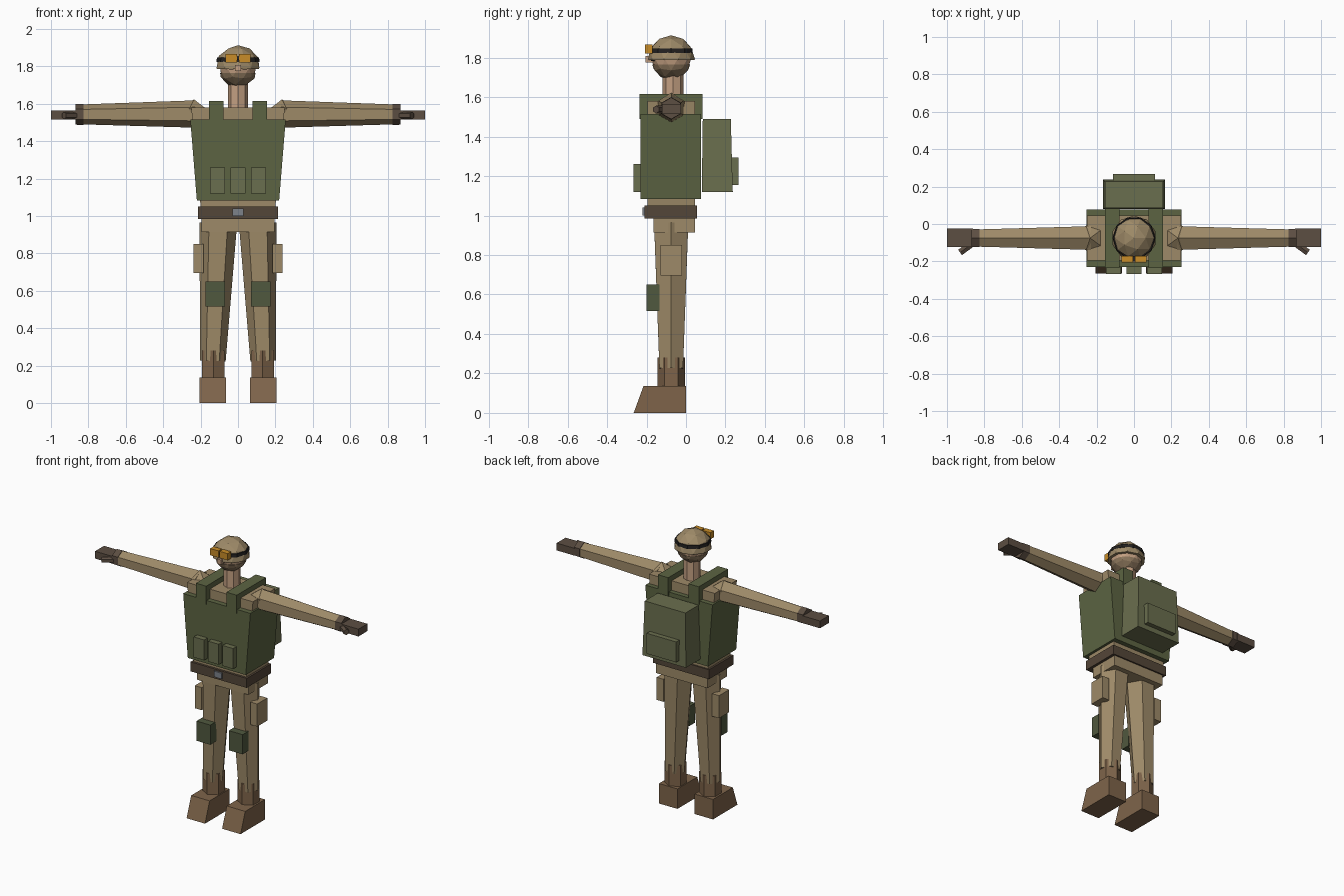
import bpy, bmesh, math
from mathutils import Vector

if "Cube" in bpy.data.objects:
    bpy.data.objects.remove(bpy.data.objects["Cube"])

CY = -0.075  # body centre line in y


def material(name, r, g, b):
    m = bpy.data.materials.new(name)
    m.diffuse_color = [((c / 255 + 0.055) / 1.055) ** 2.4 for c in (r, g, b)] + [1]
    m.use_nodes = True
    m.node_tree.nodes["Principled BSDF"].inputs["Base Color"].default_value = m.diffuse_color
    return m


TAN = material("tan_cloth", 158, 138, 104)
SKIN = material("skin", 196, 160, 130)
STUBBLE = material("stubble", 140, 118, 92)
GREEN = material("vest_green", 92, 100, 66)
PACK = material("pack_green", 106, 110, 78)
PAD = material("pad_green", 80, 88, 62)
BELT = material("belt_brown", 84, 70, 56)
GLOVE = material("glove_brown", 92, 78, 66)
BOOT = material("boot_brown", 126, 100, 74)
BLACK = material("black", 35, 33, 32)
AMBER = material("amber", 200, 140, 40)
STEEL = material("steel", 125, 130, 138)


def finish(name, bm, mat, mirror):
    bmesh.ops.recalc_face_normals(bm, faces=bm.faces)
    me = bpy.data.meshes.new(name)
    bm.to_mesh(me)
    bm.free()
    me.materials.append(mat)
    ob = bpy.data.objects.new(name, me)
    bpy.context.collection.objects.link(ob)
    if mirror:
        ob.modifiers.new("mirror", "MIRROR")
    return ob


def loft(name, a, b, mat, mirror=False):
    """Closed solid between two rings of equal point count."""
    bm = bmesh.new()
    va, vb = ([bm.verts.new(p) for p in ring] for ring in (a, b))
    n = len(va)
    bm.faces.new(va)
    bm.faces.new(vb)
    for i in range(n):
        j = (i + 1) % n
        bm.faces.new((va[i], va[j], vb[j], vb[i]))
    return finish(name, bm, mat, mirror)


def rect(x0, x1, y0, y1, z):
    return [(x0, y0, z), (x1, y0, z), (x1, y1, z), (x0, y1, z)]


def box(name, x, y, z, mat, mirror=False, top_x=None, top_y=None):
    return loft(name, rect(*x, *y, z[0]), rect(*(top_x or x), *(top_y or y), z[1]), mat, mirror)


def tube(name, p0, p1, r0, r1, point_dir, mat, mirror=False, sides=6):
    """Tapered prism whose first corner lies towards point_dir."""
    p0, p1 = Vector(p0), Vector(p1)
    d = (p1 - p0).normalized()
    u = Vector(point_dir)
    u = (u - d * u.dot(d)).normalized()
    v = d.cross(u)

    def ring(c, r):
        ts = [2 * math.pi * i / sides for i in range(sides)]
        return [c + r * (math.cos(t) * u + math.sin(t) * v) for t in ts]
    return loft(name, ring(p0, r0), ring(p1, r1), mat, mirror)


def ball(name, c, r, sub, mat, mirror=False, cut=None):
    """Icosphere; cut=(z, keep) keeps the part above (1) or below (-1) z."""
    bm = bmesh.new()
    bmesh.ops.create_icosphere(bm, subdivisions=sub, radius=r)
    bmesh.ops.translate(bm, vec=c, verts=bm.verts)
    if cut:
        res = bmesh.ops.bisect_plane(bm, geom=bm.verts[:] + bm.edges[:] + bm.faces[:],
                                     plane_co=(0, 0, cut[0]), plane_no=(0, 0, -cut[1]),
                                     clear_outer=True)
        rim = [e for e in res["geom_cut"] if isinstance(e, bmesh.types.BMEdge)]
        bmesh.ops.contextual_create(bm, geom=rim)
    return finish(name, bm, mat, mirror)


# Boots, legs and pads
box("boot", (0.065, 0.205), (-0.265, 0), (0, 0.137), BOOT, True, top_y=(-0.215, 0))
tube("boot_shaft", (0.132, CY, 0.13), (0.132, CY, 0.28), 0.07, 0.07, (0, 1, 0), BOOT, True)
tube("leg", (0.135, CY, 0.225), (0.105, CY, 0.96), 0.069, 0.1, (1, 0, 0), TAN, True)
box("knee_pad", (0.07, 0.175), (-0.2, -0.135), (0.515, 0.65), PAD, True)
box("thigh_pocket", (0.185, 0.237), (-0.13, -0.02), (0.695, 0.85), TAN, True)

# Hips and belt
box("hips", (-0.195, 0.195), (-0.165, 0.045), (0.915, 1.0), TAN)
box("belt", (-0.213, 0.213), (-0.21, 0.055), (0.985, 1.05), BELT)
box("buckle", (-0.03, 0.03), (-0.22, -0.2), (1.0, 1.04), STEEL)

# Torso, vest and straps
box("torso", (-0.195, 0.195), (-0.195, 0.045), (1.0, 1.58), TAN, top_x=(-0.25, 0.25))
box("vest", (-0.22, 0.22), (-0.23, 0.077), (1.083, 1.515), GREEN, top_x=(-0.255, 0.255))
box("vest_strap", (0.077, 0.155), (-0.235, 0.083), (1.49, 1.615), GREEN, True)
for i in (-1, 0, 1):
    box("front_pouch", (i * 0.11 - 0.04, i * 0.11 + 0.04), (-0.267, -0.225), (1.12, 1.26), PACK)

# Backpack
box("backpack", (-0.165, 0.165), (0.08, 0.237), (1.12, 1.49), PACK,
    top_x=(-0.155, 0.155), top_y=(0.085, 0.227))
box("backpack_pocket", (-0.112, 0.112), (0.22, 0.267), (1.155, 1.295), PACK)

# Arms, gloves and thumbs
ball("shoulder", (0.235, CY, 1.545), 0.078, 1, TAN, True)
tube("arm", (0.23, CY, 1.545), (0.84, CY, 1.543), 0.073, 0.053, (0, 0, 1), TAN, True)
tube("glove_cuff", (0.825, CY, 1.543), (0.87, CY, 1.543), 0.057, 0.055, (0, 0, 1), GLOVE, True)
box("hand", (0.86, 1.0), (-0.122, -0.025), (1.515, 1.565), GLOVE, True)
tube("thumb", (0.865, -0.105, 1.537), (0.93, -0.152, 1.537), 0.02, 0.02, (0, 0, 1), GLOVE, True)

# Head and face
tube("neck", (0, CY + 0.01, 1.56), (0, CY + 0.01, 1.74), 0.053, 0.053, (1, 0, 0), SKIN, sides=8)
ball("head", (0, CY, 1.79), 0.1, 2, SKIN)
ball("jaw", (0, CY, 1.79), 0.104, 2, STUBBLE, cut=(1.765, -1))
box("nose", (-0.016, 0.016), (-0.205, -0.16), (1.775, 1.808), SKIN)
box("eye", (0.024, 0.048), (-0.177, -0.15), (1.784, 1.8), BLACK, True)

# Helmet, band and goggles
ball("helmet", (0, CY, 1.793), 0.12, 2, TAN, cut=(1.787, 1))
tube("goggle_band", (0, CY, 1.823), (0, CY, 1.846), 0.115, 0.113, (1, 0, 0), BLACK, sides=10)
box("goggle_lens", (0.005, 0.066), (-0.207, -0.17), (1.82, 1.866), AMBER, True)
box("goggle_bridge", (-0.01, 0.01), (-0.2, -0.17), (1.835, 1.852), BLACK)
